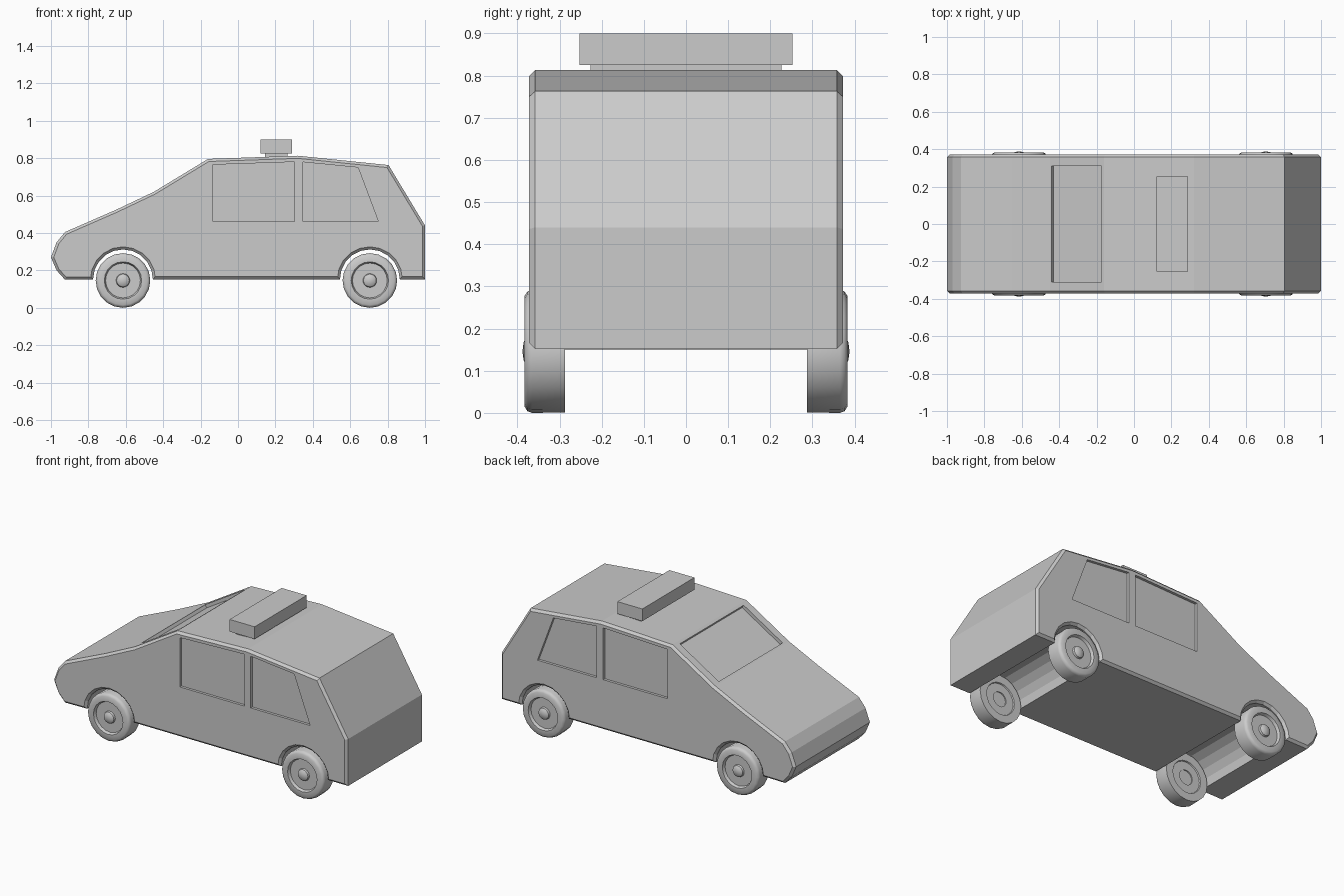
import bpy, bmesh, math
from mathutils import Vector, Matrix

if "Cube" in bpy.data.objects:
    bpy.data.objects.remove(bpy.data.objects["Cube"])


def finish(bm, name):
    bmesh.ops.recalc_face_normals(bm, faces=bm.faces)
    me = bpy.data.meshes.new(name)
    bm.to_mesh(me)
    bm.free()
    ob = bpy.data.objects.new(name, me)
    bpy.context.collection.objects.link(ob)
    return ob


def prism(bm, outline, y0, y1):
    """Extrude an (x, z) outline from y0 to y1."""
    a = [bm.verts.new((x, y0, z)) for x, z in outline]
    b = [bm.verts.new((x, y1, z)) for x, z in outline]
    caps = [bm.faces.new(a), bm.faces.new(b[::-1])]
    n = len(a)
    for i in range(n):
        j = (i + 1) % n
        bm.faces.new((a[j], a[i], b[i], b[j]))
    return caps


def box(name, x0, x1, half_y, z0, z1):
    bm = bmesh.new()
    prism(bm, [(x0, z0), (x1, z0), (x1, z1), (x0, z1)], -half_y, half_y)
    return finish(bm, name)


AXLES = (-0.615, 0.705)
BASE = 0.152


def arch(cx, r=0.16, n=10):
    # half-round wheel opening, running from +x to -x
    return [(cx + r * math.cos(math.pi * i / n), BASE + r * math.sin(math.pi * i / n))
            for i in range(n + 1)]


# Body shell: side profile with wheel arches, chamfered along both sides
profile = [(-0.925, BASE - 0.002), (-0.97, 0.20), (-1.0, 0.27), (-0.97, 0.35), (-0.925, 0.405),
           (-0.65, 0.525), (-0.45, 0.62), (-0.16, 0.796), (0.32, 0.813), (0.805, 0.763),
           (1.0, 0.44), (1.0, BASE)] + arch(AXLES[1]) + arch(AXLES[0])
bm = bmesh.new()
caps = prism(bm, profile, -0.372, 0.372)
rim = list({e for f in caps for e in f.edges})
bmesh.ops.recalc_face_normals(bm, faces=bm.faces)
bmesh.ops.bevel(bm, geom=rim, offset=0.014, offset_type='OFFSET', segments=1,
                profile=0.5, affect='EDGES')
body = finish(bm, "car_body")

# Window recesses: side panes on both sides and the windscreen
bm = bmesh.new()
panes = [[(-0.135, 0.462), (0.303, 0.462), (0.303, 0.78), (-0.135, 0.765)],
         [(0.347, 0.462), (0.75, 0.462), (0.642, 0.75), (0.347, 0.779)]]
for pane in panes:
    prism(bm, pane, 0.356, 0.42)
    prism(bm, pane, -0.42, -0.356)
p0, p1 = Vector((-0.44, 0.626)), Vector((-0.175, 0.787))
d = (p1 - p0).normalized()
n = Vector((-d.y, d.x))
prism(bm, [p0 - 0.02 * n, p1 - 0.02 * n, p1 + 0.06 * n, p0 + 0.06 * n], -0.31, 0.31)
cutter = finish(bm, "window_cutter")
cutter.hide_render = True
cutter.display_type = 'WIRE'
mod = body.modifiers.new("windows", 'BOOLEAN')
mod.operation = 'DIFFERENCE'
mod.solver = 'EXACT'
mod.object = cutter

# Roof sign on its foot
box("roof_sign_foot", 0.145, 0.265, 0.227, 0.79, 0.83)
box("roof_sign", 0.12, 0.29, 0.253, 0.825, 0.9)

# Wheels: lathed (radius, y) section with a dished rim and domed hub cap
section = [(0, 0.300), (0.045, 0.300), (0.045, 0.294), (0.095, 0.294), (0.098, 0.287), (0.145, 0.287),
           (0.146, 0.365), (0.142, 0.376), (0.131, 0.383), (0.100, 0.383), (0.093, 0.366),
           (0.037, 0.366), (0.034, 0.377), (0.022, 0.385), (0, 0.388)]
for cx, end in zip(AXLES, ("front", "rear")):
    for side, label in ((-1, "near"), (1, "far")):
        bm = bmesh.new()
        vs = [bm.verts.new((0, side * y, -r)) for r, y in section]
        es = [bm.edges.new(pair) for pair in zip(vs, vs[1:])]
        bmesh.ops.spin(bm, geom=vs + es, axis=(0, 1, 0), cent=(0, 0, 0),
                       angle=math.tau, steps=20)
        bmesh.ops.remove_doubles(bm, verts=bm.verts, dist=1e-4)
        bmesh.ops.translate(bm, vec=(cx, 0, 0.146), verts=bm.verts)
        wheel = finish(bm, f"{end}_wheel_{label}")
        bpy.ops.object.select_all(action='DESELECT')
        wheel.select_set(True)
        bpy.context.view_layer.objects.active = wheel
        bpy.ops.object.shade_smooth_by_angle(angle=math.radians(40))
